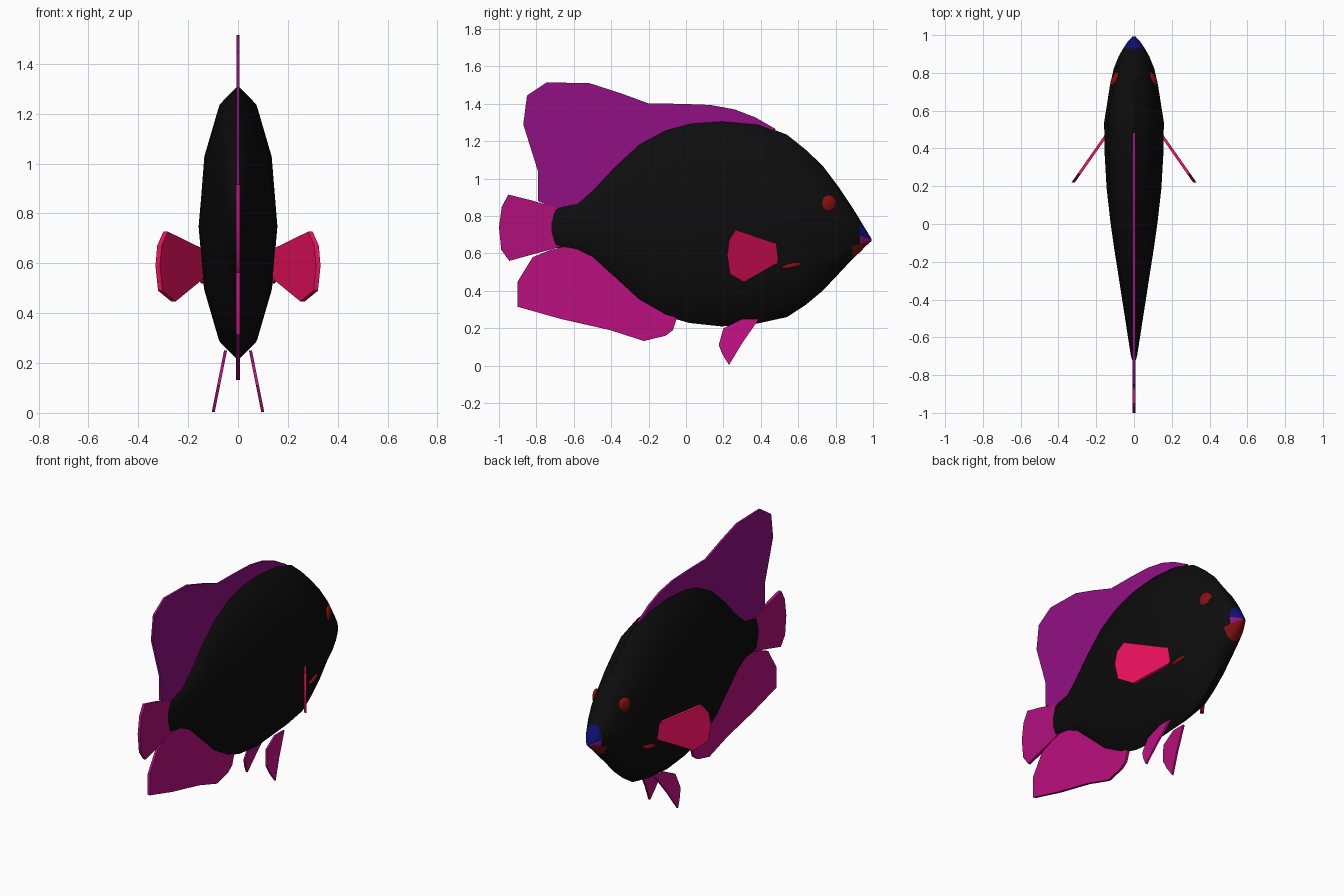
import bpy, bmesh, math
from mathutils import Matrix

cube = bpy.data.objects.get("Cube")
if cube:
    bpy.data.objects.remove(cube, do_unlink=True)


def material(name, r, g, b):
    mat = bpy.data.materials.new(name)
    mat.use_nodes = True
    mat.diffuse_color = (r, g, b, 1)
    mat.node_tree.nodes["Principled BSDF"].inputs["Base Color"].default_value = (r, g, b, 1)
    return mat


black = material("black", .004, .004, .004)
purple = material("purple", .29, .005, .23)
magenta = material("magenta", .5, .005, .21)
tail_pink = material("tail pink", .44, .005, .2)
crimson = material("crimson", .75, .005, .1)
dark_red = material("dark red", .22, .006, .005)
blue = material("blue", .005, .005, .18)


def finish(name, bm, *mats, angle=40):
    """Turn a bmesh into a smooth shaded object."""
    bmesh.ops.recalc_face_normals(bm, faces=bm.faces)
    mesh = bpy.data.meshes.new(name)
    bm.to_mesh(mesh)
    bm.free()
    for mat in mats:
        mesh.materials.append(mat)
    obj = bpy.data.objects.new(name, mesh)
    bpy.context.collection.objects.link(obj)
    bpy.ops.object.select_all(action='DESELECT')
    obj.select_set(True)
    bpy.context.view_layer.objects.active = obj
    bpy.ops.object.shade_smooth_by_angle(angle=math.radians(angle))
    return obj


# Body: twelve-sided loft along y, stations are (y, bottom, top, half width)
STATIONS = [
    (-.72, .69, .79, .010), (-.7, .63, .85, .016), (-.58, .615, .87, .035),
    (-.5, .575, .94, .047), (-.38, .465, 1.07, .066), (-.25, .345, 1.19, .086),
    (-.11, .265, 1.265, .108), (.02, .228, 1.3, .126), (.19, .21, 1.312, .145),
    (.38, .225, 1.295, .156), (.54, .26, 1.235, .158), (.64, .325, 1.155, .142),
    (.73, .4, 1.07, .128), (.82, .495, .95, .108), (.89, .57, .845, .08),
    (.93, .607, .78, .057), (.965, .643, .722, .033), (.993, .667, .677, .008),
]
SIDES = 12


def build_body():
    bm = bmesh.new()
    rings = []
    for y, low, high, width in STATIONS:
        ring = []
        for i in range(SIDES):
            a = math.tau * i / SIDES
            z = (low + high) / 2 + math.cos(a) * (high - low) / 2
            ring.append(bm.verts.new((math.sin(a) * width, y, z)))
        rings.append(ring)
    for ra, rb in zip(rings, rings[1:]):
        for i in range(SIDES):
            j = (i + 1) % SIDES
            face = bm.faces.new((ra[i], ra[j], rb[j], rb[i]))
            y = face.calc_center_median().y
            row = min(i, SIDES - 1 - i)      # 0 at the back ridge, 5 at the belly
            if y > .93 and row < 3:
                face.material_index = 1      # upper lip
            elif y > .9 and row > 3:
                face.material_index = 2      # lower lip
            elif y > .93:
                face.material_index = 3      # mouth corner
    bm.faces.new(rings[0])
    bm.faces.new(rings[-1])
    return finish("body", bm, black, blue, dark_red, purple)


build_body()


def fin(name, outline, mat, inset, thick, root=0, slope=None, side=1):
    """Thin plate with a raised middle; slope(y, z) moves it off the centre plane."""
    bm = bmesh.new()
    for s in (1, -1):
        face = bm.faces.new([bm.verts.new((s * .0015, y, z)) for y, z in outline])
        bmesh.ops.inset_region(bm, faces=[face], thickness=inset, use_even_offset=True)
        for v in face.verts:
            v.co.x = s * thick
    # Close the rim between the two halves
    rim = [e for e in bm.edges if e.is_boundary]
    bmesh.ops.bridge_loops(bm, edges=rim)
    if slope:
        for v in bm.verts:
            v.co.x = side * (v.co.x + slope(v.co.y, v.co.z))
    return finish(name, bm, mat, angle=35)


# Fins on the centre line
fin("dorsal_fin", [
    (.485, 1.262), (.37, 1.328), (.26, 1.37), (.13, 1.394), (-.03, 1.4), (-.2, 1.402),
    (-.35, 1.457), (-.515, 1.51), (-.745, 1.515), (-.85, 1.445), (-.87, 1.29),
    (-.79, 1.035), (-.79, .88), (-.73, .852), (-.6, .82), (-.48, .91), (-.36, 1.03),
    (-.23, 1.14), (-.1, 1.2), (.1, 1.25), (.3, 1.25)], purple, .03, .007)

fin("anal_fin", [
    (-.05, .25), (-.07, .19), (-.11, .16), (-.225, .132), (-.405, .19), (-.67, .25),
    (-.9, .315), (-.9, .45), (-.82, .58), (-.73, .617), (-.6, .65), (-.48, .62),
    (-.36, .51), (-.24, .4), (-.12, .33)], magenta, .03, .008)

fin("tail_fin", [
    (-.66, .835), (-.7, .847), (-.83, .885), (-.95, .915), (-.985, .85), (-1, .74),
    (-.988, .62), (-.945, .56), (-.82, .595), (-.7, .627), (-.66, .64)],
    tail_pink, .03, .009)

# Paired fins, eyes and gill marks
PECTORAL = [(.49, .65), (.265, .727), (.23, .67), (.22, .59), (.235, .49),
            (.31, .447), (.49, .55)]
PELVIC = [(.39, .25), (.3, .25), (.2, .2), (.175, .11), (.195, .06), (.23, .003), (.3, .12)]


def ellipsoid(name, centre, size, turn, tilt, mat, side):
    bm = bmesh.new()
    bmesh.ops.create_uvsphere(bm, u_segments=16, v_segments=10, radius=1)
    place = (Matrix.Translation(centre) @ Matrix.Rotation(turn, 4, 'Z')
             @ Matrix.Rotation(tilt, 4, 'X') @ Matrix.Diagonal((*size, 1)))
    bmesh.ops.transform(bm, matrix=place, verts=bm.verts)
    for v in bm.verts:
        v.co.x *= side
    return finish(name, bm, mat)


for label, side in (("left", 1), ("right", -1)):
    fin(label + "_pectoral_fin", PECTORAL, crimson, .025, .009,
        slope=lambda y, z: .147 + (.47 - y) * .7, side=side)
    fin(label + "_pelvic_fin", PELVIC, magenta, .015, .006,
        slope=lambda y, z: .05 + (.25 - z) * .2, side=side)
    ellipsoid(label + "_eye", (.1, .765, .867), (.02, .043, .047),
              math.radians(22), 0, dark_red, side)
    ellipsoid(label + "_gill_mark", (.137, .565, .535), (.014, .055, .013),
              math.radians(8), math.radians(12), dark_red, side)
